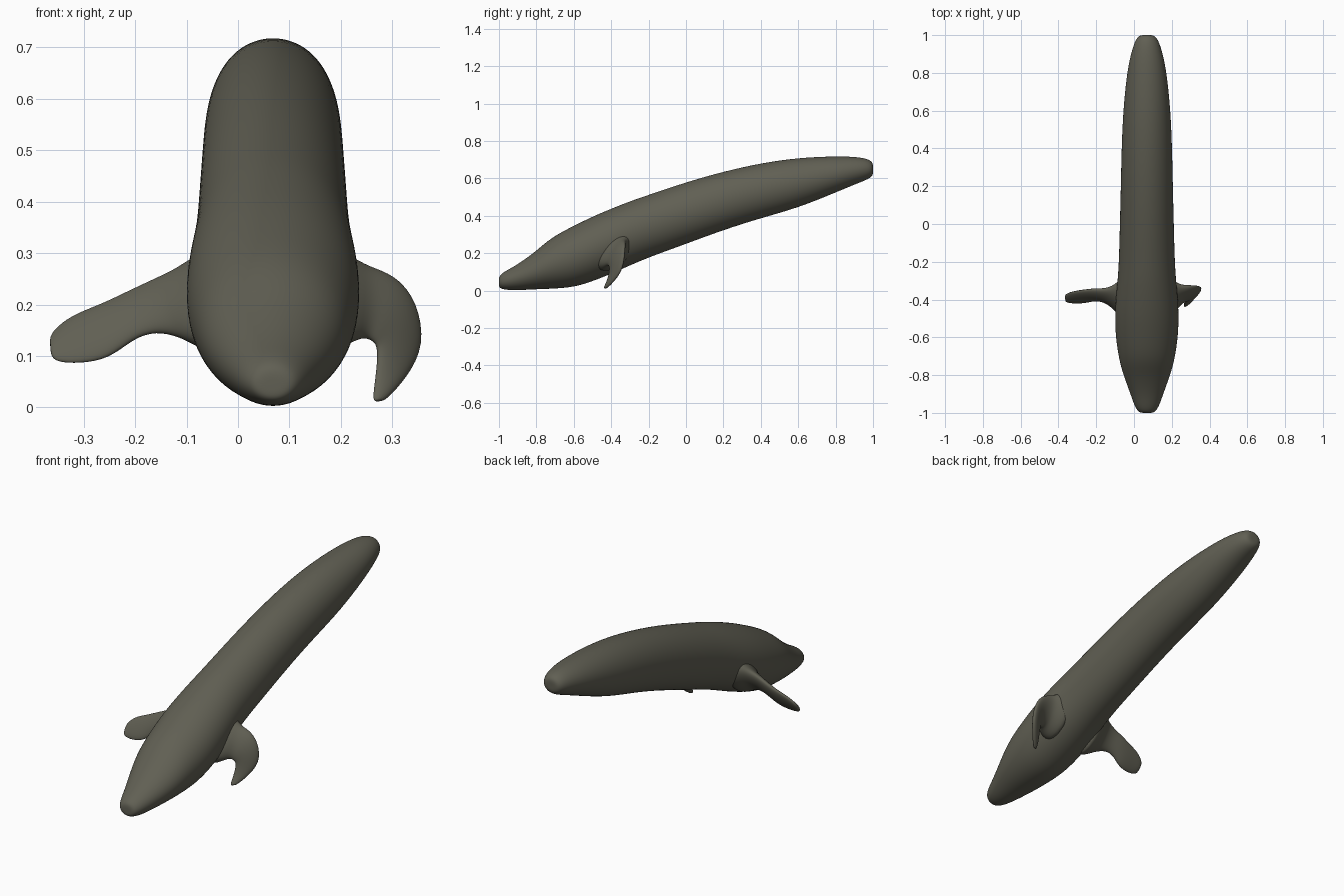
import bpy, math
from mathutils import Vector

if "Cube" in bpy.data.objects:
    bpy.data.objects.remove(bpy.data.objects["Cube"])

skin = bpy.data.materials.new("olive grey skin")
skin.diffuse_color = (0.118, 0.115, 0.087, 1)
skin.use_nodes = True
skin.node_tree.nodes["Principled BSDF"].inputs["Base Color"].default_value = skin.diffuse_color


def loft(name, sections, sides=20):
    """Skin a list of (centre, half_axis_u, half_axis_v) ellipses into a smooth closed tube."""
    verts, faces = [], []
    for c, u, v in sections:
        for i in range(sides):
            a = 2 * math.pi * i / sides
            verts.append(c + u * math.cos(a) + v * math.sin(a))
    for r in range(len(sections) - 1):
        for i in range(sides):
            j = (i + 1) % sides
            faces.append((r * sides + i, r * sides + j, (r + 1) * sides + j, (r + 1) * sides + i))
    last = (len(sections) - 1) * sides
    for start, flip in ((0, True), (last, False)):
        verts.append(sections[0 if flip else -1][0])
        tip = len(verts) - 1
        for i in range(sides):
            a, b = start + i, start + (i + 1) % sides
            faces.append((b, a, tip) if flip else (a, b, tip))
    me = bpy.data.meshes.new(name)
    me.from_pydata([tuple(p) for p in verts], [], faces)
    me.materials.append(skin)
    ob = bpy.data.objects.new(name, me)
    bpy.context.collection.objects.link(ob)
    # make normals point outward
    import bmesh
    bm = bmesh.new()
    bm.from_mesh(me)
    bmesh.ops.recalc_face_normals(bm, faces=bm.faces)
    for f in bm.faces:
        f.smooth = True
    bm.to_mesh(me)
    bm.free()
    sub = ob.modifiers.new("smooth", "SUBSURF")
    sub.levels = sub.render_levels = 2
    return ob


# Body: y, bottom z, top z, half width
profile = [
    (-1.0, .025, .065, .025), (-.995, .012, .085, .045), (-.96, .004, .108, .066),
    (-.9, .002, .14, .086), (-.8, .008, .212, .123), (-.72, .01, .285, .146),
    (-.6, .018, .347, .164), (-.5, .05, .396, .168), (-.4, .09, .438, .164),
    (-.3, .135, .478, .154), (-.2, .178, .512, .147), (0, .25, .58, .142),
    (.2, .325, .637, .137), (.4, .388, .682, .133), (.6, .443, .711, .125),
    (.8, .525, .719, .105), (.9, .567, .716, .084), (.965, .592, .707, .064),
    (.995, .61, .69, .045), (1.0, .628, .672, .024)]
loft("body", [(Vector((.068, y, (b + t) / 2)), Vector((w * 1.015, 0, 0)),
               Vector((0, 0, (t - b) / 2 * 1.01))) for y, b, t, w in profile], 24)


# Flippers: upper edge point, lower edge point, half thickness
def flipper(name, rows):
    P = [Vector(r[0]) for r in rows]
    Q = [Vector(r[1]) for r in rows]
    mid = [(p + q) / 2 for p, q in zip(P, Q)]
    secs = []
    for i, r in enumerate(rows):
        along = mid[min(i + 1, len(mid) - 1)] - mid[max(i - 1, 0)]
        u = (P[i] - Q[i]) / 2
        n = along.cross(u).normalized()
        secs.append((mid[i], u * 1.03, n * r[2]))
    loft(name, secs, 16)


flipper("flipper_right", [
    ((.15, -.29, .30), (.15, -.48, .11), .09),
    ((.215, -.31, .288), (.215, -.46, .13), .058),
    ((.25, -.33, .272), (.245, -.415, .14), .032),
    ((.305, -.328, .257), (.265, -.41, .13), .024),
    ((.348, -.33, .205), (.272, -.405, .118), .02),
    ((.362, -.338, .12), (.272, -.41, .088), .017),
    ((.328, -.38, .058), (.266, -.422, .045), .013),
    ((.288, -.425, .014), (.262, -.44, .012), .008)])
flipper("flipper_left", [
    ((-.02, -.29, .30), (-.02, -.49, .11), .09),
    ((-.085, -.31, .285), (-.085, -.47, .13), .058),
    ((-.115, -.335, .268), (-.115, -.435, .14), .034),
    ((-.165, -.347, .247), (-.16, -.408, .15), .022),
    ((-.215, -.345, .224), (-.205, -.402, .135), .02),
    ((-.265, -.35, .2), (-.25, -.415, .095), .018),
    ((-.325, -.358, .178), (-.31, -.42, .086), .015),
    ((-.358, -.37, .15), (-.352, -.415, .089), .011),
    ((-.366, -.38, .135), (-.363, -.41, .1), .007)])
